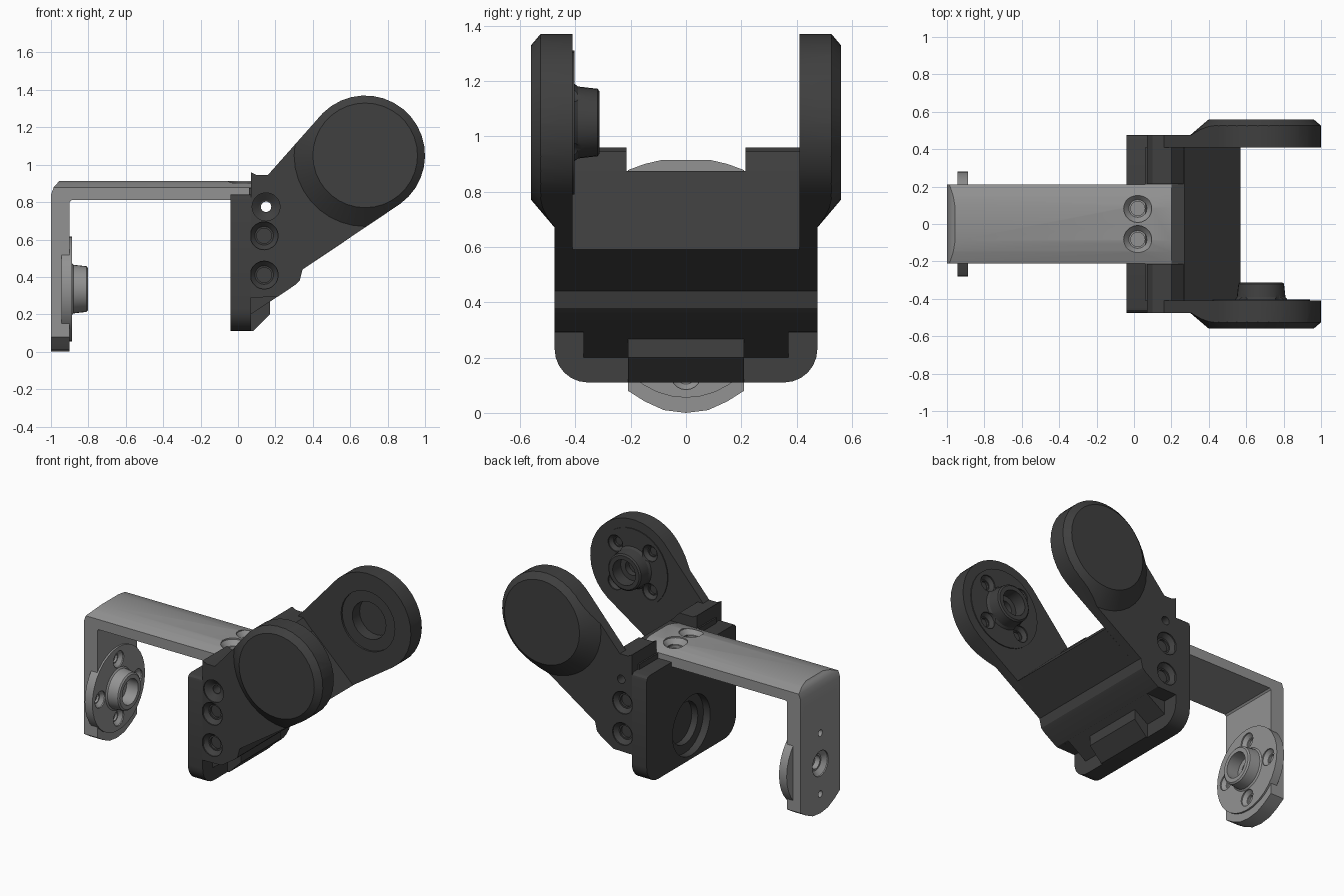
import bpy, bmesh, math
from mathutils import Vector

if "Cube" in bpy.data.objects:
    bpy.data.objects.remove(bpy.data.objects["Cube"])


def material(name, v):
    m = bpy.data.materials.new(name)
    m.diffuse_color = (v, v, v, 1)
    m.use_nodes = True
    m.node_tree.nodes["Principled BSDF"].inputs["Base Color"].default_value = m.diffuse_color
    return m


DARK = material("charcoal plastic", 0.05)
LIGHT = material("mid grey plastic", 0.29)


def finish(bm, name, mat):
    bmesh.ops.recalc_face_normals(bm, faces=bm.faces)
    me = bpy.data.meshes.new(name)
    bm.to_mesh(me)
    bm.free()
    me.materials.append(mat)
    ob = bpy.data.objects.new(name, me)
    bpy.context.collection.objects.link(ob)
    return ob


def prism(name, pts, axis, lo, hi, mat=DARK):
    """Extrude an outline: (x, z) along y, or (y, z) along x."""
    bm = bmesh.new()
    place = (lambda p, d: (p[0], d, p[1])) if axis == 'y' else (lambda p, d: (d, p[0], p[1]))
    a = [bm.verts.new(place(p, lo)) for p in pts]
    b = [bm.verts.new(place(p, hi)) for p in pts]
    bm.faces.new(a)
    bm.faces.new(b[::-1])
    for i in range(len(pts)):
        j = (i + 1) % len(pts)
        bm.faces.new((a[i], a[j], b[j], b[i]))
    return finish(bm, name, mat)


def lathe(name, prof, origin, direction, mat=DARK, segs=32, ring=False):
    """Revolve (radius, distance) points about a direction; ring closes the profile."""
    q = Vector(direction).to_track_quat('Z', 'Y')
    bm = bmesh.new()
    rows = []
    for r, d in prof:
        rows.append([bm.verts.new(Vector(origin) + q @ Vector(
            (r * math.cos(2 * math.pi * k / segs), r * math.sin(2 * math.pi * k / segs), d)))
            for k in range(segs)])
    pairs = list(zip(rows, rows[1:]))
    if ring:
        pairs.append((rows[-1], rows[0]))
    else:
        bm.faces.new(rows[0])
        bm.faces.new(rows[-1])
    for a, b in pairs:
        for k in range(segs):
            n = (k + 1) % segs
            bm.faces.new((a[k], a[n], b[n], b[k]))
    return finish(bm, name, mat)


def combine(ob, tool, op='DIFFERENCE'):
    m = ob.modifiers.new("bool", 'BOOLEAN')
    m.operation, m.object, m.solver = op, tool, 'EXACT'
    bpy.context.view_layer.objects.active = ob
    bpy.ops.object.modifier_apply(modifier=m.name)
    bpy.data.objects.remove(tool)


def screw_hole(ob, pos, direction, R, r, cone=0.03, deep=0.055):
    prof = [(R, -0.03), (R, 0.008), (r * 1.25, cone), (r, cone), (r, deep)]
    combine(ob, lathe("cutter", prof, pos, direction, segs=20))


def hole(ob, pos, direction, r, deep, segs=24):
    combine(ob, lathe("cutter", [(r, -0.03), (r, deep)], pos, direction, segs=segs))


def horn(ob, face, direction, R, proud, turn, mat):
    """Round coupling disc with a hub, bore and four screw holes."""
    d = Vector(direction)
    q = d.to_track_quat('Z', 'Y')
    face = Vector(face)
    combine(ob, lathe("horn", [(R, -0.045), (R, proud), (0.14, proud), (0.13, 0.02),
                               (0.122, 0.09), (0.112, 0.098)], face, d, mat), 'UNION')
    top = face + d * 0.098
    hole(ob, top, d * -1, 0.085, 0.085)
    hole(ob, top, d * -1, 0.05, 0.125, 16)
    for k in range(4):
        a = turn + k * math.pi / 2
        p = face + d * proud + q @ Vector((math.cos(a), math.sin(a), 0)) * R * 0.7
        screw_hole(ob, p, d * -1, 0.055, 0.028, 0.03, 0.045)


# side arms: cheek outline running up into a round boss
CX, CZ, CR = 0.68, 1.05, 0.32
arc = [(CX + CR * math.cos(a), CZ + CR * math.sin(a))
       for a in (math.radians(135 - 189 * i / 18) for i in range(19))]
LOWER = [(0.345, 0.44), (0.33, 0.38), (0.31, 0.36), (0.21, 0.293)]
outline = [(0.07, 0.29), (0.07, 0.96), (0.1, 0.945), (0.16, 0.945)] + arc + LOWER
arms = []
for s, name in ((-1, "front_arm"), (1, "rear_arm")):
    arm = prism(name, outline, 'y', s * 0.41, s * 0.56)
    # leave a cone-shaped boss and thin the rest to the cheek
    combine(arm, lathe("cutter", [(0.38, 0.475), (0.268, 0.57), (2, 0.57), (2, 0.475)],
                       (CX, 0, CZ), (0, s, 0), ring=True, segs=36))
    for z in (0.41, 0.62):
        screw_hole(arm, (0.14, s * 0.475, z), (0, -s, 0), 0.075, 0.04, 0.035, 0.05)
    if s < 0:
        screw_hole(arm, (0.15, -0.475, 0.775), (0, 1, 0), 0.075, 0.028, 0.035, 0.1)
    else:
        hole(arm, (0.15, 0.475, 0.775), (0, -1, 0), 0.028, 0.1)
    arms.append(arm)
horn(arms[0], (CX, -0.41, CZ), (0, 1, 0), 0.26, 0.006, math.pi / 4, DARK)
hole(arms[1], (CX, 0.41, CZ), (0, 1, 0), 0.2, 0.012, 32)
hole(arms[1], (CX, 0.41, CZ), (0, 1, 0), 0.125, 0.09)

# cross block between the arms
block = prism("cross_block", [(0.06, 0.29), (0.06, 0.875), (0.27, 0.875), (0.57, 0.59)] + LOWER,
              'y', -0.41, 0.41)
combine(block, lathe("cutter", [(0.028, -1), (0.028, 1)], (0.15, 0, 0.775), (0, 1, 0), segs=20))
prism("block_underside", [(0.06, 0.2), (0.07, 0.2), (0.305, 0.357), (0.06, 0.357)],
      'y', -0.37, 0.37)
prism("lower_tab", [(0.06, 0.11), (0.08, 0.11), (0.17, 0.2), (0.17, 0.27), (0.06, 0.27)],
      'y', -0.21, 0.21)
for s in (-1, 1):
    prism("slot_shoulder", [(0.07, 0.86), (0.07, 0.96), (0.1, 0.945), (0.2, 0.945), (0.28, 0.86)],
          'y', s * 0.215, s * 0.41)


# back plate with rounded corners and a stepped round recess
def corner(cy, cz, r, start, n=6):
    return [(cy + r * math.cos(a), cz + r * math.sin(a))
            for a in (math.radians(start + 90 * i / n) for i in range(n + 1))]


plate = prism("back_plate", corner(-0.355, 0.23, 0.12, 180) + corner(0.355, 0.23, 0.12, 270)
              + corner(0.445, 0.81, 0.03, 0, 3) + corner(-0.445, 0.81, 0.03, 90, 3),
              'x', -0.04, 0.07)
HZ = 0.335
hole(plate, (-0.04, 0, HZ), (1, 0, 0), 0.2, 0.05, 32)
hole(plate, (-0.04, 0, HZ), (1, 0, 0), 0.14, 0.095, 28)

# L-shaped bracket, trimmed to a curved top and rounded foot
bracket = prism("angle_bracket", [(-1, -0.1), (-1, 0.84), (-0.985, 0.88), (-0.965, 0.902),
                                  (-0.93, 0.95), (0.2, 0.95), (0.2, 0.81), (-0.89, 0.81),
                                  (-0.9, 0.8), (-0.9, -0.1)], 'y', -0.3, 0.3, LIGHT)
foot = [(-0.21, 0.08), (-0.15, 0.042), (-0.08, 0.01), (0, 0), (0.08, 0.01), (0.15, 0.042), (0.21, 0.08)]
crown = [(0.21, 0.878), (0.15, 0.9), (0.09, 0.914), (-0.09, 0.914), (-0.15, 0.9), (-0.21, 0.878)]
combine(bracket, prism("trim", foot + crown, 'x', -1.5, 1.5, LIGHT), 'INTERSECT')
horn(bracket, (-0.9, 0, HZ), (1, 0, 0), 0.28, 0.012, 0, LIGHT)
screw_hole(bracket, (-1, 0, HZ), (1, 0, 0), 0.085, 0.045, 0.035, 0.07)
for s in (-1, 1):
    hole(bracket, (-1, 0, HZ + s * 0.205), (1, 0, 0), 0.022, 0.05, 14)
    screw_hole(bracket, (0.02, s * 0.083, 0.913), (0, 0, -1), 0.075, 0.038, 0.04, 0.06)

# smooth the round walls, keep edges sharp
bpy.ops.object.select_all(action='SELECT')
bpy.ops.object.shade_smooth_by_angle(angle=math.radians(25))
